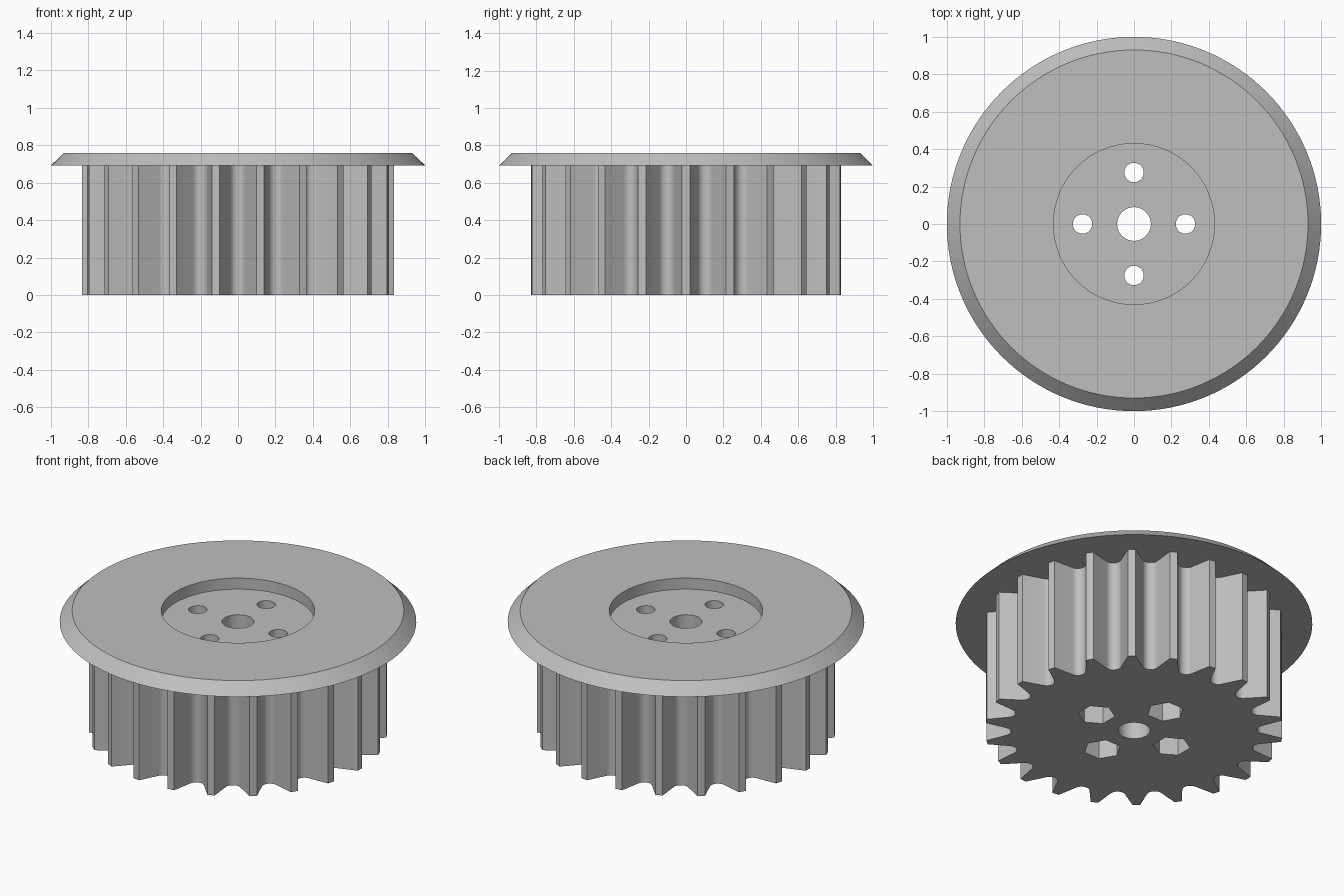
import bpy, bmesh
from math import sin, cos, pi, tau, radians, sqrt

cube = bpy.data.objects.get("Cube")
if cube:
    bpy.data.objects.remove(cube, do_unlink=True)

TEETH = 22
TIP_R, ROOT_R = 0.835, 0.69
BODY_TOP, TOP = 0.692, 0.76
BOLT_CIRCLE = 0.275

grey = bpy.data.materials.new("plain grey")
grey.use_nodes = True
grey.diffuse_color = (0.52, 0.52, 0.52, 1)
grey.node_tree.nodes["Principled BSDF"].inputs["Base Color"].default_value = (0.52, 0.52, 0.52, 1)


def make_object(name, bm):
    bmesh.ops.recalc_face_normals(bm, faces=bm.faces)
    mesh = bpy.data.meshes.new(name)
    bm.to_mesh(mesh)
    bm.free()
    mesh.materials.append(grey)
    obj = bpy.data.objects.new(name, mesh)
    bpy.context.collection.objects.link(obj)
    return obj


def add_prism(bm, points, z0, z1):
    """Close a 2D outline into a solid between two heights."""
    low = [bm.verts.new((x, y, z0)) for x, y in points]
    high = [bm.verts.new((x, y, z1)) for x, y in points]
    n = len(points)
    bm.faces.new(low[::-1])
    bm.faces.new(high)
    for i in range(n):
        j = (i + 1) % n
        bm.faces.new((low[i], low[j], high[j], high[i]))


def ring(radius, count, centre=(0, 0), start=0.0):
    return [(centre[0] + radius * cos(start + tau * i / count),
             centre[1] + radius * sin(start + tau * i / count)) for i in range(count)]


def groove_profile():
    """Points (sideways, outward) of one groove: straight flanks, round root."""
    r, slope, half = 0.045, radians(26.7), 0.098
    tip = sqrt(TIP_R ** 2 - half ** 2)
    arc = [slope - pi + (pi - 2 * slope) * i / 10 for i in range(11)]
    bottom = [(r * cos(a - 2 * slope + slope), ROOT_R + r + r * sin(a - slope))
              for a in [slope + slope - pi + slope - slope + (pi - 2 * slope) * i / 10 for i in range(11)]]
    bottom = [(r * cos(-pi + slope + (pi - 2 * slope) * i / 10),
               ROOT_R + r + r * sin(-pi + slope + (pi - 2 * slope) * i / 10)) for i in range(11)]
    return [(-half, tip)] + bottom + [(half, tip)]


# Toothed body: a tooth points along +x, grooves sit half a pitch away
outline = []
for k in range(TEETH):
    a = tau * (k + 0.5) / TEETH
    for u, v in groove_profile():
        outline.append((v * cos(a) - u * sin(a), v * sin(a) + u * cos(a)))
bm = bmesh.new()
add_prism(bm, outline, 0, BODY_TOP)
body = make_object("toothed_body", bm)

# Cutters: centre bore, four bolt holes, four hexagonal nut pockets
bm = bmesh.new()
add_prism(bm, ring(0.09, 48), -0.1, 1)
bolts = [(BOLT_CIRCLE * cos(k * pi / 2), BOLT_CIRCLE * sin(k * pi / 2)) for k in range(4)]
for c in bolts:
    add_prism(bm, ring(0.052, 32, c), -0.1, 1)
round_cutter = make_object("round_hole_cutter", bm)
bm = bmesh.new()
for k, c in enumerate(bolts):
    add_prism(bm, ring(0.105, 6, c, k * pi / 2 + pi / 6), -0.1, 0.15)
hex_cutter = make_object("nut_pocket_cutter", bm)

cutters = (round_cutter, hex_cutter)
for cutter in cutters:
    cutter.hide_render = True
    mod = body.modifiers.new(cutter.name, 'BOOLEAN')
    mod.operation = 'DIFFERENCE'
    mod.solver = 'EXACT'
    mod.object = cutter
deps = bpy.context.evaluated_depsgraph_get()
cut_mesh = bpy.data.meshes.new_from_object(body.evaluated_get(deps))
body.modifiers.clear()
body.data = cut_mesh
for cutter in cutters:
    bpy.data.objects.remove(cutter, do_unlink=True)

# Flange: lathed ring with a bevelled rim, open over the recess
SEGMENTS = 128
section = [(0.43, BODY_TOP), (1.0, BODY_TOP), (0.93, TOP), (0.43, TOP)]
bm = bmesh.new()
loops = [[bm.verts.new((x, y, z)) for x, y in ring(r, SEGMENTS)] for r, z in section]
for a, b in zip(loops, loops[1:] + loops[:1]):
    for i in range(SEGMENTS):
        j = (i + 1) % SEGMENTS
        bm.faces.new((a[i], a[j], b[j], b[i]))
flange = make_object("flange", bm)

# Smooth curved walls, keep corners sharp
bpy.ops.object.select_all(action='DESELECT')
for obj in (body, flange):
    obj.select_set(True)
bpy.context.view_layer.objects.active = body
bpy.ops.object.shade_smooth_by_angle(angle=radians(25))
